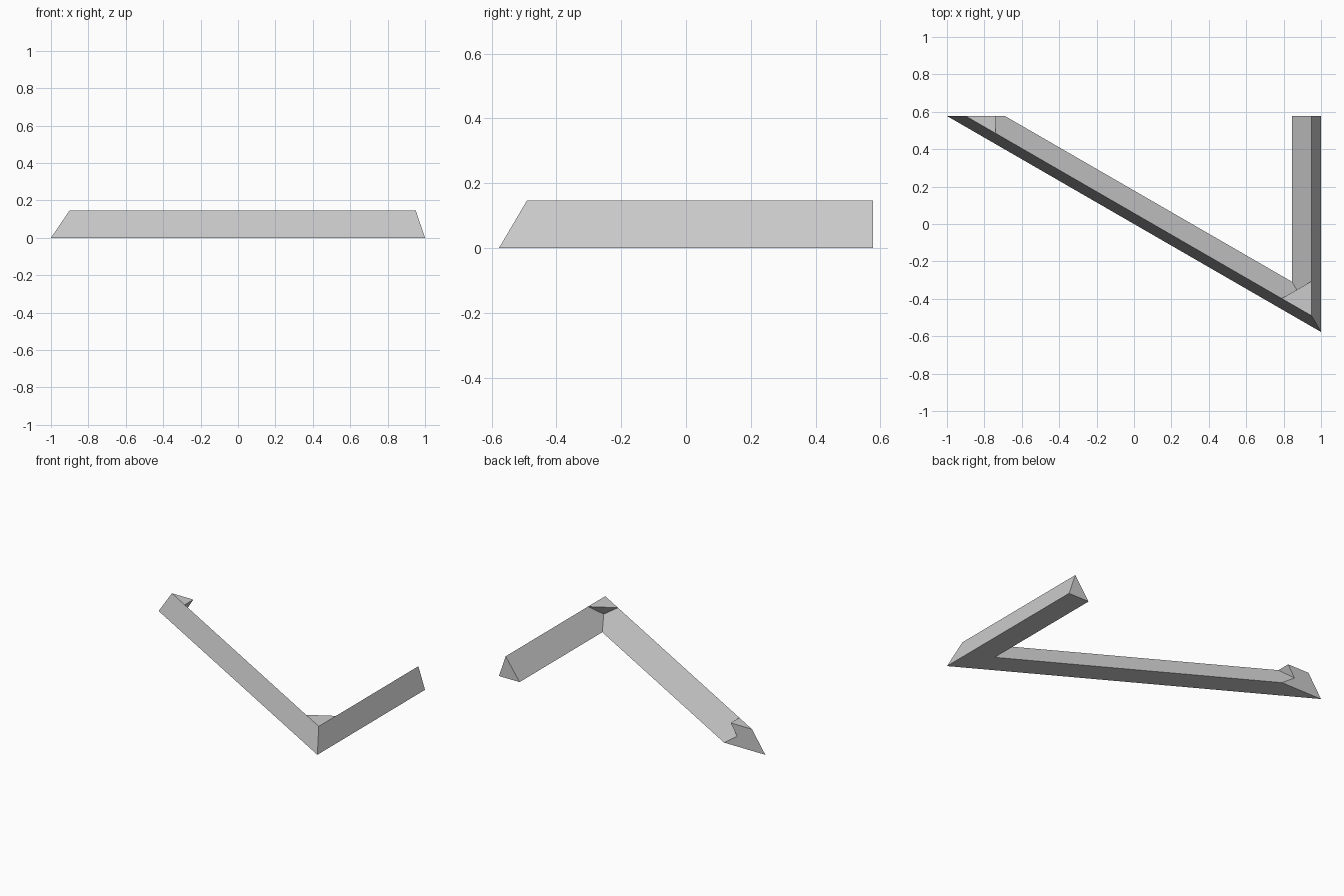
import bpy, bmesh, math
from mathutils import Vector

cube = bpy.data.objects.get("Cube")
if cube:
    bpy.data.objects.remove(cube, do_unlink=True)

SLOPE = 1 / math.sqrt(3)      # the long arm runs at 30 degrees
HEIGHT, RIDGE, INNER = 0.147, 0.05, 0.155
BACK = SLOPE
TAB = 0.185                   # length of the tabs along the ridge


def section(offset, z):
    """Long arm end, corner and short arm end, set in from the outer edge."""
    return (Vector((-1 + 2 * offset, BACK, z)),
            Vector((1 - offset, (3 * offset - 1) * SLOPE, z)),
            Vector((1 - offset, BACK, z)))


outer = section(0, 0)
ridge = section(RIDGE, HEIGHT)
inner = section(INNER, 0)

# Overhanging triangular tabs at the corner and the long arm's end
along = (ridge[1] - ridge[0]).normalized()
corner_a = ridge[1] - along * TAB
corner_b = ridge[1] + Vector((0, TAB, 0))
corner_low = ridge[1].lerp(inner[1], 0.5)
end_a = ridge[0] + along * TAB
end_b = Vector((end_a.x, BACK, HEIGHT))
end_low = ridge[0].lerp(inner[0], 0.53)

faces = [
    # Outer slopes
    (outer[0], outer[1], ridge[1], ridge[0]),
    (outer[1], outer[2], ridge[2], ridge[1]),
    # Undersides
    (outer[0], inner[0], inner[1], outer[1]),
    (outer[1], inner[1], inner[2], outer[2]),
    # Inner slopes, notched around the tabs
    (inner[0], end_low, end_a, corner_a, corner_low, inner[1]),
    (inner[1], corner_low, corner_b, ridge[2], inner[2]),
    # Arm ends
    (outer[2], inner[2], ridge[2]),
    (outer[0], ridge[0], end_b, end_low, inner[0]),
    # Tab tops and undersides
    (ridge[1], corner_b, corner_a),
    (corner_a, corner_b, corner_low),
    (ridge[0], end_a, end_b),
    (end_a, end_low, end_b),
]

bm = bmesh.new()
for points in faces:
    bm.faces.new([bm.verts.new(p) for p in points])
bmesh.ops.remove_doubles(bm, verts=bm.verts, dist=0.0005)
bmesh.ops.recalc_face_normals(bm, faces=bm.faces)
mesh = bpy.data.meshes.new("angled_rail")
bm.to_mesh(mesh)
bm.free()

grey = bpy.data.materials.new("light_grey")
grey.use_nodes = True
grey.diffuse_color = (0.6, 0.6, 0.6, 1)
grey.node_tree.nodes["Principled BSDF"].inputs["Base Color"].default_value = grey.diffuse_color
mesh.materials.append(grey)

rail = bpy.data.objects.new("angled_rail", mesh)
bpy.context.collection.objects.link(rail)
